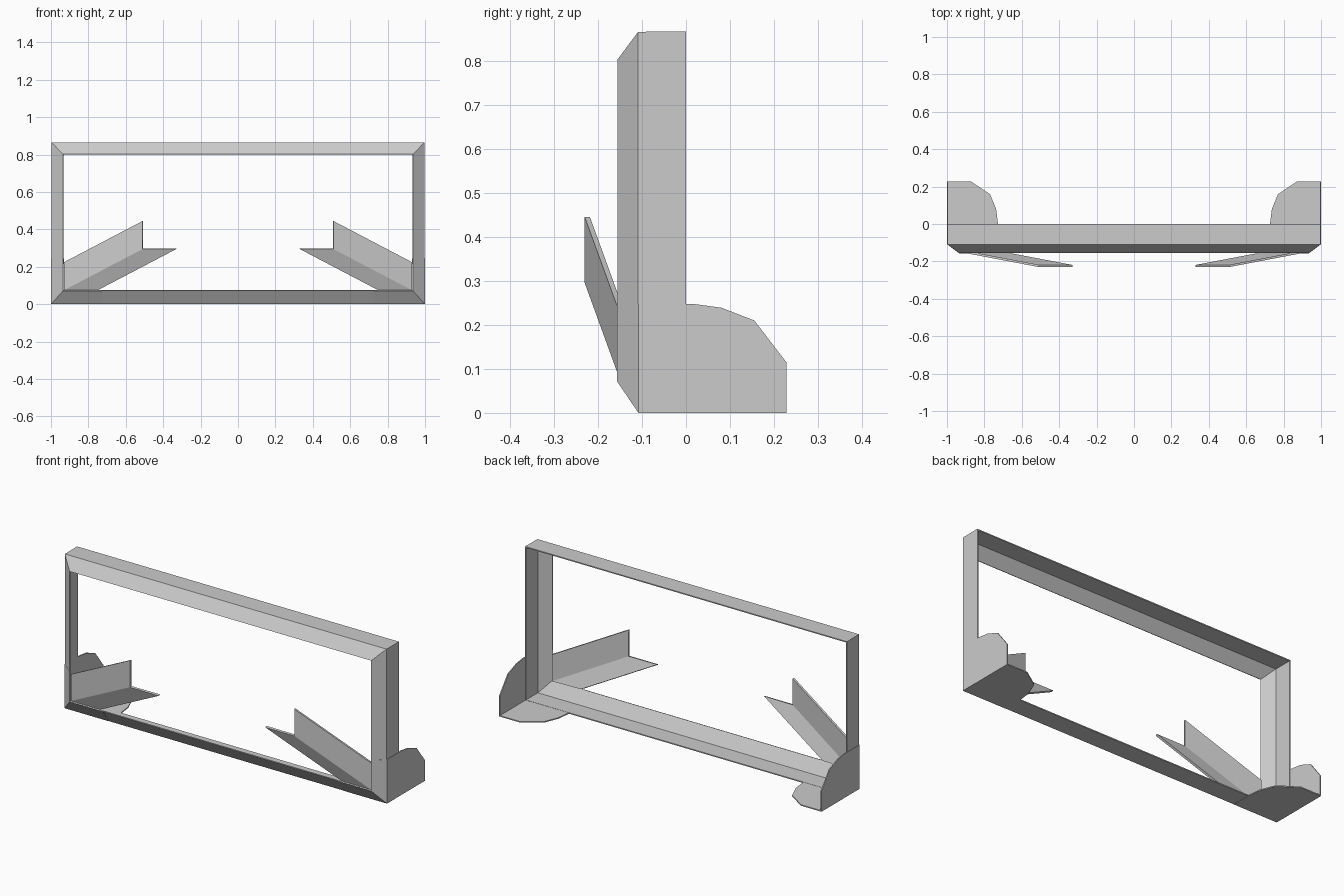
import bpy

if "Cube" in bpy.data.objects:
    bpy.data.objects.remove(bpy.data.objects["Cube"])


def sheet(name, verts, faces, thickness, mirror=False):
    """Folded sheet-metal part, thickened inward and optionally mirrored in x."""
    mesh = bpy.data.meshes.new(name)
    mesh.from_pydata(verts, [], faces)
    mesh.update()
    obj = bpy.data.objects.new(name, mesh)
    bpy.context.collection.objects.link(obj)
    if mirror:
        mod = obj.modifiers.new("Mirror", 'MIRROR')
        mod.use_mirror_merge = False
    solid = obj.modifiers.new("Thickness", 'SOLIDIFY')
    solid.thickness = thickness
    solid.offset = -1
    solid.use_even_offset = True
    return obj


# Rectangular frame: flat outer wall folding into a slanted front lip
def ring(x, y, z0, z1):
    return [(-x, y, z0), (x, y, z0), (x, y, z1), (-x, y, z1)]


verts = ring(0.992, 0, 0.007, 0.86) + ring(0.992, -0.105, 0.007, 0.86) + ring(0.933, -0.15, 0.075, 0.80)
faces = []
for r in (0, 4):
    for i in range(4):
        j = (i + 1) % 4
        faces.append((r + i, r + 4 + i, r + 4 + j, r + j))
sheet("frame", verts, faces, 0.006)

# Corner brackets: side plate, foot plate and two slanted front lips
A, B = (1, -0.108, 0), (1, -0.108, 0.247)
C, D = (0.935, -0.157, 0.245), (0.935, -0.157, 0.072)
E, F = (0.727, -0.157, 0.072), (0.727, -0.108, 0)
G = (1, 0.228, 0)
side = [(1, y, z) for y, z in ((0.228, 0.115), (0.155, 0.21), (0.08, 0.239), (0.02, 0.247))]
foot = [(x, y, 0) for x, y in ((0.727, 0), (0.737, 0.08), (0.77, 0.16), (0.872, 0.228))]
verts = [A, B, C, D, E, F, G] + side + foot
faces = [
    (0, 6, 7, 8, 9, 10, 1),
    (3, 0, 1, 2),
    (5, 0, 3, 4),
    (0, 5, 11, 12, 13, 14, 6),
]
sheet("corner_bracket", verts, faces, 0.006, mirror=True)

# Angled fins: bent L-shaped strip swept inward, forward and up from each corner
base = [(0.93, -0.15, 0.225), (0.93, -0.15, 0.075), (0.75, -0.15, 0.075)]
tip = [(x - 0.42, y - 0.08, z + 0.22) for x, y, z in base]
sheet("corner_fin", base + tip, [(4, 1, 0, 3), (2, 1, 4, 5)], 0.012, mirror=True)
